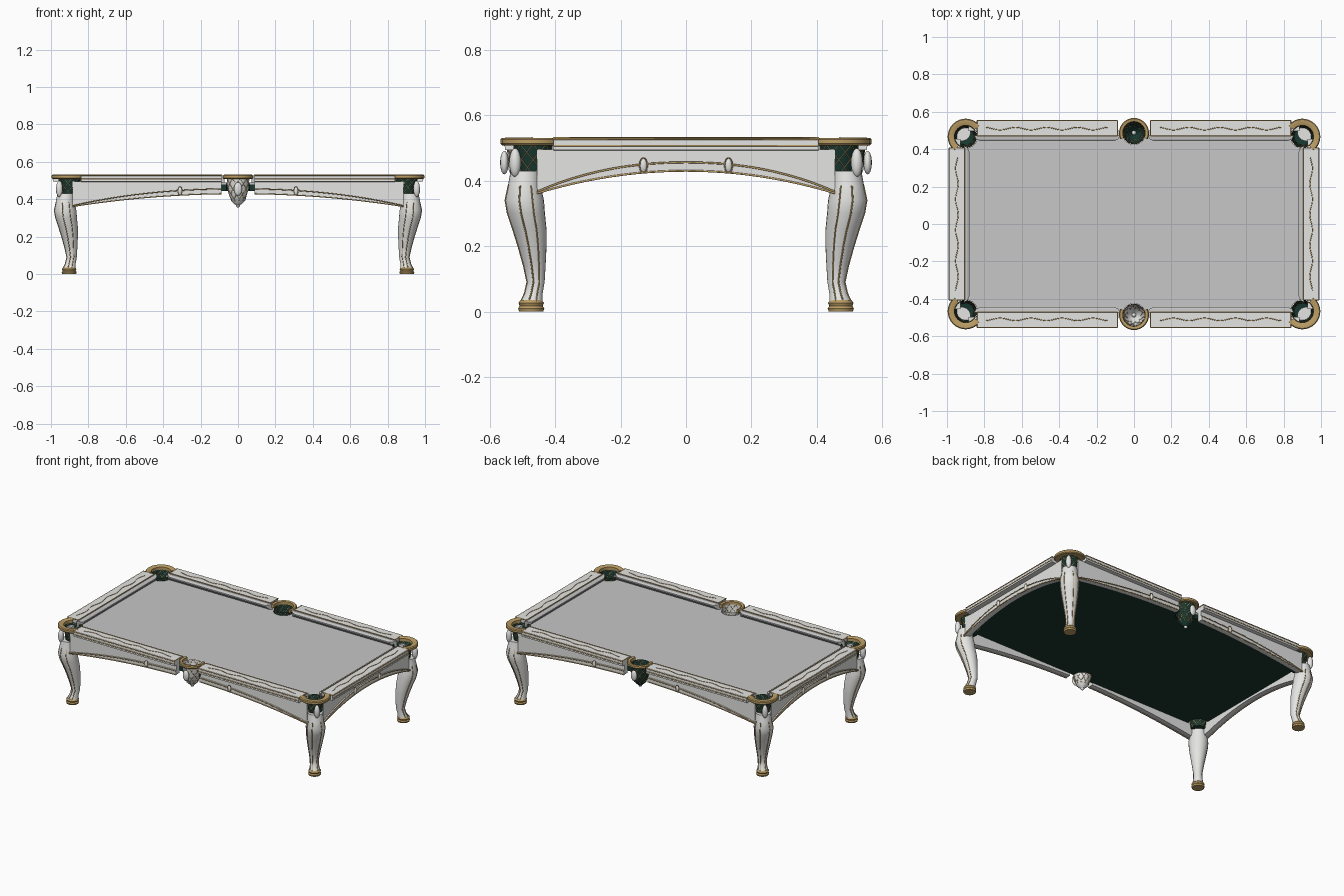
import bpy, bmesh
from math import sin, cos, pi, acos, asin, radians
from mathutils import Vector

if "Cube" in bpy.data.objects:
    bpy.data.objects.remove(bpy.data.objects["Cube"])


def material(name, rgb):
    m = bpy.data.materials.new(name)
    m.use_nodes = True
    m.diffuse_color = (*rgb, 1)
    m.node_tree.nodes["Principled BSDF"].inputs["Base Color"].default_value = (*rgb, 1)
    return m


WHITE = material("white lacquer", (0.78, 0.78, 0.77))
CLOTH = material("grey cloth", (0.57, 0.57, 0.57))
GOLD = material("gold trim", (0.50, 0.34, 0.13))
GREEN = material("dark green", (0.01, 0.04, 0.03))


def add(name, bm, mat, smooth=False):
    bmesh.ops.recalc_face_normals(bm, faces=bm.faces)
    me = bpy.data.meshes.new(name)
    bm.to_mesh(me)
    bm.free()
    me.materials.append(mat)
    ob = bpy.data.objects.new(name, me)
    bpy.context.collection.objects.link(ob)
    if smooth:
        bpy.ops.object.select_all(action='DESELECT')
        ob.select_set(True)
        bpy.context.view_layer.objects.active = ob
        bpy.ops.object.shade_smooth_by_angle(angle=radians(40))
    return ob


def bridge(name, sections, mat, smooth=False, caps=(True, True)):
    """Skin a row of closed sections that share one point count."""
    bm = bmesh.new()
    rows = [[bm.verts.new(p) for p in s] for s in sections]
    n = len(rows[0])
    for a, b in zip(rows, rows[1:]):
        for i in range(n):
            j = (i + 1) % n
            bm.faces.new((a[i], a[j], b[j], b[i]))
    if caps[0]:
        bm.faces.new(rows[0])
    if caps[1]:
        bm.faces.new(rows[-1])
    return add(name, bm, mat, smooth)


def loft(name, levels, mat, segs=24, caps=(True, True)):
    """Round sections given as (x, y, radius, z)."""
    rings = [[(x + r * cos(2 * pi * i / segs), y + r * sin(2 * pi * i / segs), z)
              for i in range(segs)] for x, y, r, z in levels]
    return bridge(name, rings, mat, True, caps)


def tubes(name, paths, radius, mat=GOLD):
    cu = bpy.data.curves.new(name, 'CURVE')
    cu.dimensions = '3D'
    cu.bevel_depth = radius
    cu.bevel_resolution = 1
    cu.use_fill_caps = True
    for path in paths:
        sp = cu.splines.new('POLY')
        sp.points.add(len(path) - 1)
        for pt, co in zip(sp.points, path):
            pt.co = (*co, 1)
    cu.materials.append(mat)
    ob = bpy.data.objects.new(name, cu)
    bpy.context.collection.objects.link(ob)


def ellipsoid(name, centre, size, mat):
    bm = bmesh.new()
    bmesh.ops.create_uvsphere(bm, u_segments=14, v_segments=10, radius=1)
    bmesh.ops.scale(bm, vec=size, verts=bm.verts)
    bmesh.ops.translate(bm, vec=centre, verts=bm.verts)
    add(name, bm, mat, True)


def steps(a, b, n):
    return [a + (b - a) * i / n for i in range(n + 1)]


# Playing bed and underside, notched around six pockets
CX, CY, MY, HOLE = 0.90, 0.467, 0.487, 0.062
W, D = 0.93, 0.50


def bed_outline():
    quarter = [(CX + HOLE * cos(a), CY + HOLE * sin(a)) for a in
               steps(-acos((W - CX) / HOLE), asin((D - CY) / HOLE) * -1 - pi, 12)]
    middle = [(HOLE * cos(a), MY + HOLE * sin(a)) for a in
              steps(asin((D - MY) / HOLE), -pi / 2, 8)]
    half = quarter + middle
    half += [(-x, y) for x, y in reversed(half[:-1])]
    return half + [(-x, -y) for x, y in half]


def slab(name, z0, z1, mat):
    bridge(name, [[(x, y, z) for x, y in bed_outline()] for z in (z0, z1)], mat)


slab("playing_bed", 0.478, 0.49, CLOTH)
slab("underside_plate", 0.445, 0.478, GREEN)


# Rails, cushions and aprons; along = distance on the side, out = distance from centre
def mapper(is_end, s):
    if is_end:
        return lambda along, out, z: Vector((s * out, along, z))
    return lambda along, out, z: Vector((along, s * out, z))


def rail(tag, at, outer, a, b):
    wood = [(0, 0.494), (0, 0.527), (0.003, 0.53), (0.085, 0.53), (0.085, 0.49)]
    bridge("rail_" + tag, [[at(u, outer - d, z) for d, z in wood] for u in (a, b)], WHITE)
    nose = [(0.08, 0.526, 0), (0.1, 0.524, 0.012), (0.11, 0.518, 0.035),
            (0.11, 0.51, 0.035), (0.092, 0.489, 0.01), (0.08, 0.489, 0)]
    bridge("cushion_" + tag,
           [[at(u + k * (t - 0.015), outer - d, z) for d, z, t in nose]
            for u, k in ((a, 1), (b, -1))], CLOTH)
    trim = [[at(u, outer - d, z) for u in (a, b)]
            for d, z in ((0, 0.527), (0, 0.507), (0.083, 0.53))]
    trim += [[at(u, outer - d, 0.529) for d in (0, 0.083)] for u in (a, b)]
    tubes("rail_trim_" + tag, trim, 0.003)
    # Wavy inlay along the rail top
    inlay = [at(u, outer - 0.043 + 0.007 * sin((u - a) * 38), 0.53)
             for u in steps(a + 0.05, b - 0.05, 60)]
    tubes("rail_inlay_" + tag, [inlay], 0.0022)


def apron(tag, at, outer, a, b, reach, ornaments):
    def low(u):
        return 0.43 - 0.07 * (abs(u) / reach) ** 2

    def high(u):
        return low(u) + 0.004 + 0.022 * (1 - (abs(u) / reach) ** 3)

    us = steps(a, b, 24)
    bridge("apron_" + tag,
           [[at(u, outer, low(u)), at(u, outer, 0.495), at(u, outer - 0.03, 0.495),
             at(u, outer - 0.03, low(u))] for u in us], WHITE)
    bridge("apron_moulding_" + tag,
           [[at(u, outer, low(u) - 0.002), at(u, outer + 0.008, low(u)),
             at(u, outer + 0.008, high(u)), at(u, outer, high(u) + 0.002)] for u in us], WHITE)
    tubes("apron_trim_" + tag,
          [[at(u, outer + 0.008, f(u)) for u in us] for f in (low, high)], 0.0032)
    for u in ornaments:
        size = [abs(c) for c in at(0.011, 0.009, 0.022)]
        ellipsoid("apron_oval_" + tag, at(u, outer + 0.007, low(u) + 0.022), size, WHITE)
        ring = [at(u + 0.012 * cos(t), outer + 0.009, low(u) + 0.022 + 0.023 * sin(t))
                for t in steps(0, 2 * pi, 16)]
        tubes("apron_oval_rim_" + tag, [ring], 0.002)


for s, side in ((-1, "front"), (1, "back")):
    at = mapper(False, s)
    for k, hand in ((-1, "right"), (1, "left")):
        a, b = sorted((k * 0.088, k * 0.84))
        rail(side + "_" + hand, at, 0.553, a, b)
        a, b = sorted((k * 0.088, k * 0.885))
        apron(side + "_" + hand, at, 0.527, a, b, 0.89, [k * 0.31])
for s, side in ((-1, "right"), (1, "left")):
    at = mapper(True, s)
    rail(side + "_end", at, 0.99, -0.405, 0.405)
    apron(side + "_end", at, 0.957, -0.455, 0.455, 0.46, [-0.13, 0.13])


# Pockets: gold collar, woven cup and lattice
def collar(name, x, y, r0, r1, a0, a1):
    bridge(name, [[(x + r * cos(a), y + r * sin(a), z) for r, z in
                   ((r0, 0.508), (r1 - 0.005, 0.508), (r1, 0.513), (r1, 0.526),
                    (r1 - 0.005, 0.531), (r0 + 0.004, 0.531), (r0, 0.528))]
                  for a in steps(radians(a0), radians(a1), 32)], GOLD, True)


def pocket(tag, x, y, profile, mat):
    loft("pocket_cup_" + tag, [(x, y, r, z) for r, z in profile], mat, caps=(False, True))
    (r0, z0), (r1, z1), (r2, z2) = profile[:3]
    paths = []
    for k in (-1, 1):
        for i in range(9):
            path = []
            for t in steps(0, 1, 12):
                r = r0 + (r1 - r0) * 2 * t if t < 0.5 else r1 + (r2 - r1) * (2 * t - 1)
                z = z0 + (z1 - z0) * 2 * t if t < 0.5 else z1 + (z2 - z1) * (2 * t - 1)
                ang = 2 * pi * i / 9 + k * t * 1.5
                path.append((x + r * cos(ang), y + r * sin(ang), z))
            paths.append(path)
    tubes("pocket_lattice_" + tag, paths, 0.0014)


for s, side, mat in ((-1, "front", WHITE), (1, "back", GREEN)):
    start = -25 if s > 0 else 155
    collar("collar_middle_" + side, 0, s * MY, 0.06, 0.08, start, start + 230)
    pocket("middle_" + side, 0, s * MY,
           [(0.06, 0.51), (0.056, 0.45), (0.036, 0.39), (0.012, 0.368)], mat)
    ellipsoid("middle_leaf_" + side, (0, s * 0.555, 0.455), (0.022, 0.013, 0.036), WHITE)
    ellipsoid("middle_drop_" + side, (0, s * MY, 0.37), (0.012, 0.012, 0.014), WHITE)

# Corners: collar, cup, leaf drops, curved leg with piping and gold foot
LEG = [(0.49, 0.046, 0.43), (0.494, 0.05, 0.385), (0.494, 0.06, 0.34), (0.489, 0.058, 0.30),
       (0.478, 0.052, 0.25), (0.47, 0.044, 0.20), (0.463, 0.034, 0.14), (0.459, 0.027, 0.09),
       (0.466, 0.028, 0.055), (0.472, 0.034, 0.03)]
FOOT = [(0.037, 0), (0.04, 0.01), (0.035, 0.017), (0.039, 0.026), (0.032, 0.036)]
for sx, right_left in ((-1, "right"), (1, "left")):
    for sy, front_back in ((-1, "front"), (1, "back")):
        tag = front_back + "_" + right_left
        base = {(1, 1): 0, (-1, 1): 90, (-1, -1): 180, (1, -1): 270}[sx, sy]
        collar("collar_" + tag, sx * CX, sy * CY, 0.06, 0.096, base - 52, base + 142)
        pocket(tag, sx * CX, sy * CY,
               [(0.06, 0.51), (0.053, 0.46), (0.044, 0.41), (0.02, 0.405)], GREEN)
        ellipsoid("corner_leaf_" + tag, (sx * 0.955, sy * 0.522, 0.455),
                  (0.018, 0.018, 0.044), WHITE)
        loft("leg_" + tag, [(sx * (0.43 + k), sy * k, r, z) for k, r, z in LEG], WHITE)
        loft("foot_" + tag, [(sx * 0.903, sy * 0.473, r, z) for r, z in FOOT], GOLD)
        piping = []
        for deg in (-25, 15, 75, 115):
            c, d = cos(radians(deg)), sin(radians(deg))
            piping.append([(sx * (0.43 + k + r * c), sy * (k + r * d), z)
                           for k, r, z in LEG[1:]])
        tubes("leg_piping_" + tag, piping, 0.0025)
